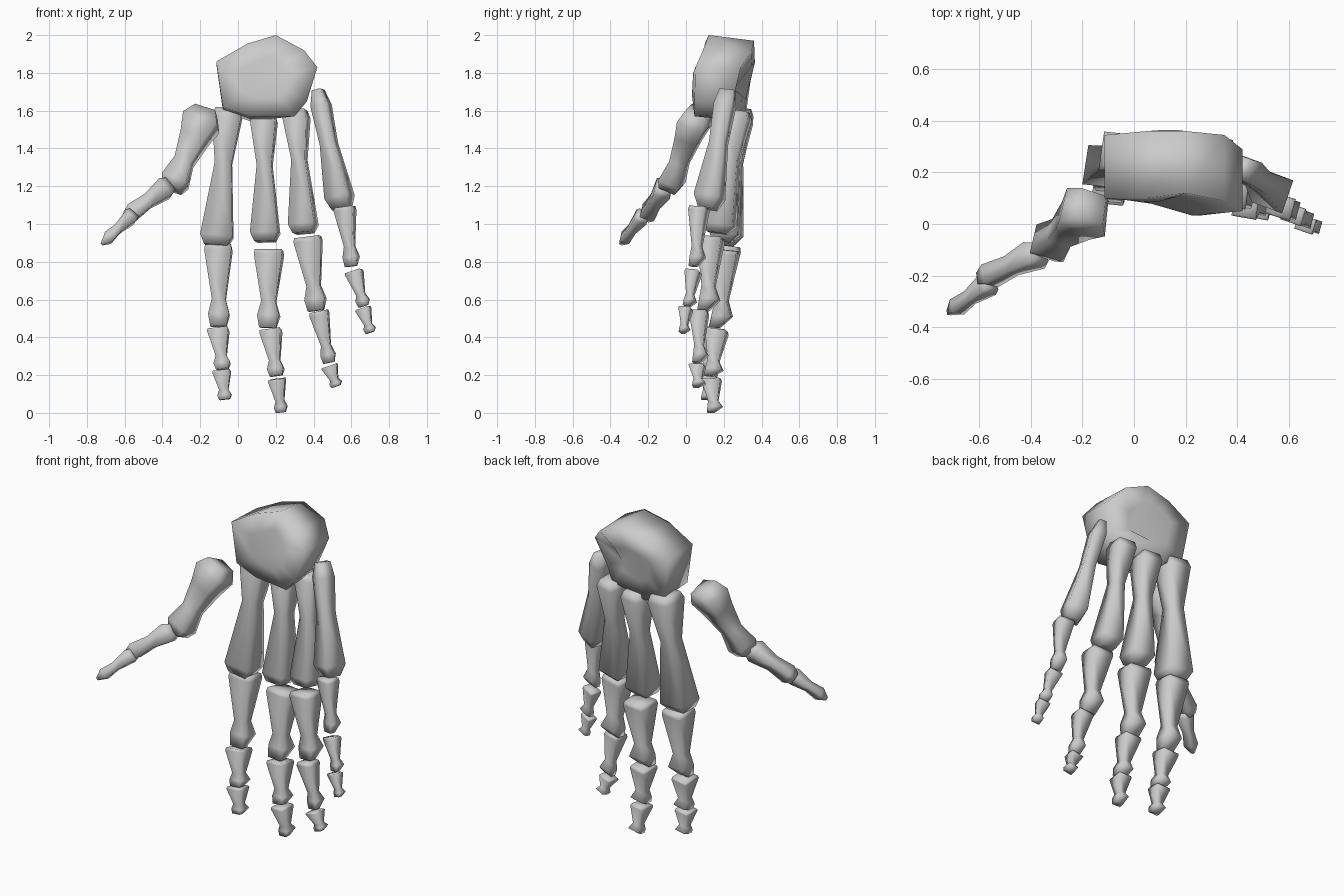
import bpy, bmesh, math
from mathutils import Vector

bone_mat = bpy.data.materials.new("bone_grey")
bone_mat.diffuse_color = (0.6, 0.6, 0.6, 1)


def finish(bm, name):
    """Turn a bmesh into a smooth shaded, coloured object."""
    bmesh.ops.recalc_face_normals(bm, faces=bm.faces)
    for f in bm.faces:
        f.smooth = True
    mesh = bpy.data.meshes.new(name)
    bm.to_mesh(mesh)
    bm.free()
    mesh.materials.append(bone_mat)
    obj = bpy.data.objects.new(name, mesh)
    bpy.context.collection.objects.link(obj)
    return obj


def loft(bm, rings):
    """Join closed rings of points, capping both ends."""
    rows = [[bm.verts.new(p) for p in r] for r in rings]
    n = len(rows[0])
    for a, b in zip(rows, rows[1:]):
        for i in range(n):
            bm.faces.new((a[i], a[(i + 1) % n], b[(i + 1) % n], b[i]))
    bm.faces.new(rows[0])
    bm.faces.new(rows[-1])


# Four-sided cross-section (side, depth), back is positive depth
SECTION = [(-0.9, 1), (0.9, 1), (1, -1), (-1, -1)]

# Stations along a bone: (position, width, depth, depth shift) as fractions
METACARPAL = [(0, .74, .8, 0), (.06, .9, 1.02, 0), (.4, .52, .6, 0),
              (.93, 1, 1.04, 0), (1, .72, .66, -.1)]
LITTLE = [(0, .36, .6, 0), (.13, .72, .75, 0), (.45, .62, .64, 0),
          (.9, 1.03, 1.06, 0), (1, .72, .62, 0)]
PHALANX = [(0, .94, .9, 0), (.06, 1, 1, 0), (.66, .5, .5, .04),
           (.84, .77, .76, .14), (1, .6, .36, -.12)]
THUMB_PALM = [(0, .6, .8, 0), (.14, 1, 1, 0), (.35, .74, .8, 0),
              (.65, .5, .6, 0), (.9, .72, .8, 0), (1, .5, .6, 0)]
THUMB_BASE = [(0, .7, .7, 0), (.12, 1, 1, 0), (.5, .66, .72, 0),
              (.86, .8, .85, 0), (1, .5, .5, 0)]
THUMB_TIP = [(0, .8, .8, 0), (.1, 1, 1, 0), (.5, .62, .66, 0),
             (.8, .8, .78, 0), (1, .2, .25, 0)]


def bone(name, start, end, width, depth, stations, roll=0):
    a, b = Vector(start), Vector(end)
    axis = (b - a).normalized()
    back = Vector((0, 1, 0))
    back = (back - axis * back.dot(axis)).normalized()
    side = back.cross(axis)
    c, s = math.cos(math.radians(roll)), math.sin(math.radians(roll))
    back, side = back * c - side * s, side * c + back * s
    rings = []
    for t, w, d, shift in stations:
        mid = a.lerp(b, t) + back * shift * depth
        rings.append([mid + side * (u * w * width / 2) + back * (v * d * depth / 2)
                      for u, v in SECTION])
    bm = bmesh.new()
    loft(bm, rings)
    finish(bm, name)


# Wrist block: outline (x, front z, back z, front y, back y), swept front to back
OUTLINE = [(-.115, 1.86, 1.85, .10, .345), (.05, 1.955, 1.93, .10, .36),
           (.2, 2.0, 1.97, .12, .36), (.35, 1.92, 1.91, .09, .345),
           (.42, 1.83, 1.83, .05, .29), (.365, 1.65, 1.66, .045, .25),
           (.3, 1.57, 1.59, .045, .29), (.06, 1.57, 1.545, .085, .31),
           (-.08, 1.615, 1.60, .10, .32)]
bm = bmesh.new()
cx, cz = .15, 1.77
rings = []
for t, scale, bulge in ((0, .5, -.012), (0, 1, 0), (1, 1, 0), (1, .5, .004)):
    rings.append([(cx + (x - cx) * scale, yf + (yb - yf) * t + bulge,
                   cz + (zf + (zb - zf) * t - cz) * scale)
                  for x, zf, zb, yf, yb in OUTLINE])
loft(bm, rings)
finish(bm, "wrist_block")

# Palm bones
bone("index_palm_bone", (-.05, .28, 1.61), (-.112, .217, .885), .172, .148, METACARPAL, 6)
bone("middle_palm_bone", (.14, .28, 1.58), (.148, .203, .905), .15, .143, METACARPAL, 8)
bone("ring_palm_bone", (.31, .272, 1.60), (.352, .178, .95), .142, .143, METACARPAL, 12)
bone("little_palm_bone", (.425, .22, 1.71), (.553, .115, 1.08), .125, .128, LITTLE, 20)

# Fingers: base, middle and tip bones as (start, end, width, depth)
FINGERS = {
    "index": (6, [((-.10, .222, .885), (-.10, .165, .455), .145, .132),
                  ((-.103, .16, .445), (-.08, .118, .23), .113, .112),
                  ((-.085, .122, .225), (-.068, .108, .07), .096, .092)]),
    "middle": (8, [((.168, .212, .862), (.162, .168, .45), .152, .132),
                   ((.175, .165, .44), (.205, .13, .195), .113, .114),
                   ((.208, .135, .18), (.23, .143, .003), .088, .1)]),
    "ring": (10, [((.372, .133, .93), (.417, .105, .54), .142, .128),
                  ((.43, .07, .538), (.485, .065, .265), .099, .092),
                  ((.485, .06, .25), (.523, .06, .14), .083, .08)]),
    "little": (18, [((.567, .07, 1.09), (.603, .048, .775), .104, .088),
                    ((.615, .04, .75), (.667, .01, .565), .088, .07),
                    ((.663, .0, .555), (.702, -.015, .425), .077, .06)]),
}
for finger, (roll, parts) in FINGERS.items():
    for label, (start, end, w, d) in zip(("base", "middle", "tip"), parts):
        bone(f"{finger}_{label}_bone", start, end, w, d, PHALANX, roll)

# Thumb
bone("thumb_palm_bone", (-.165, .07, 1.595), (-.348, -.09, 1.185), .195, .15, THUMB_PALM, 18)
bone("thumb_base_bone", (-.362, -.108, 1.205), (-.592, -.215, 1.035), .112, .092, THUMB_BASE, 10)
bone("thumb_tip_bone", (-.555, -.225, 1.05), (-.72, -.345, .895), .078, .072, THUMB_TIP, 10)
